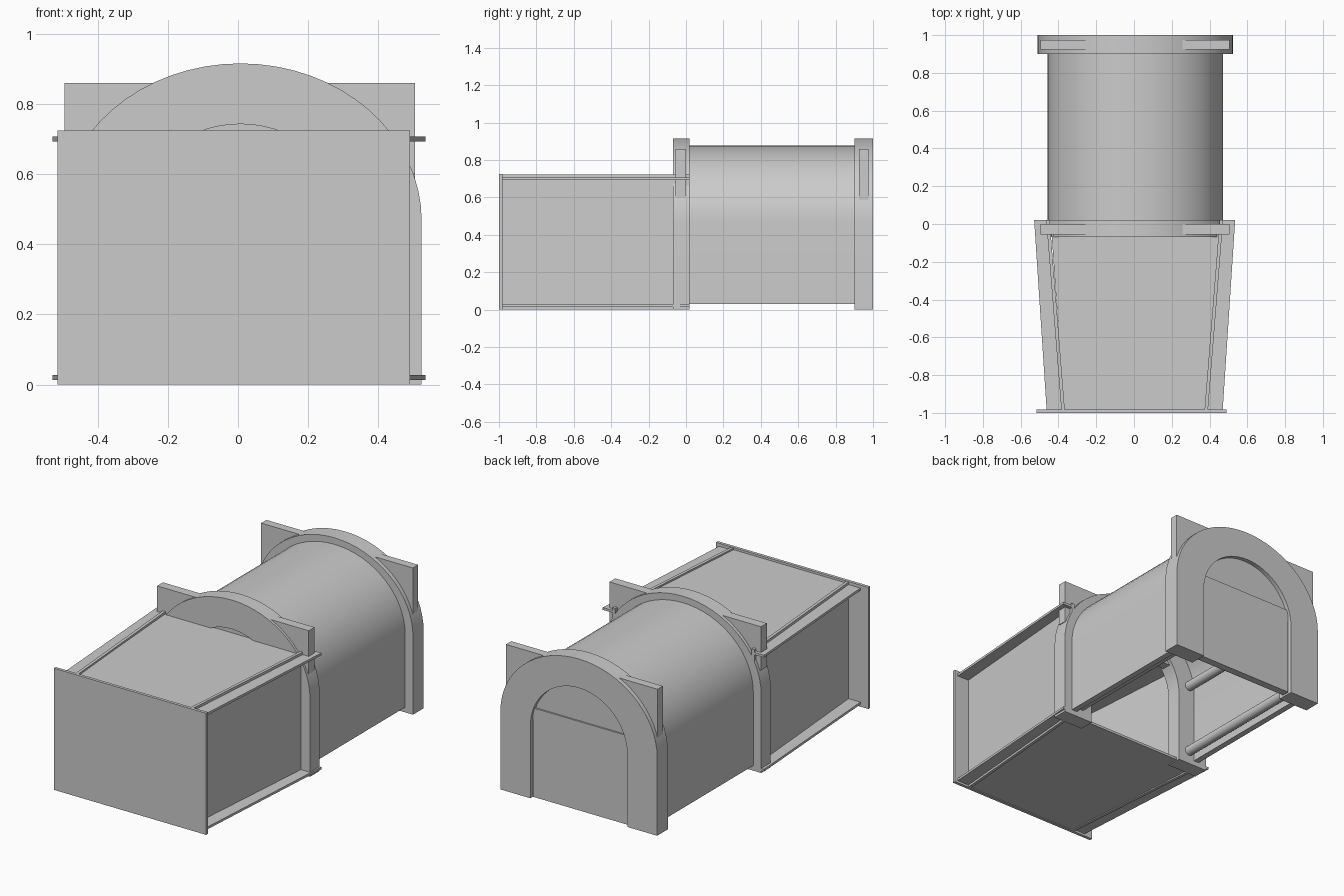
import bpy, bmesh
from math import sin, cos, pi

if "Cube" in bpy.data.objects:
    bpy.data.objects.remove(bpy.data.objects["Cube"])


def prism(name, pts, axis, lo, hi, smooth=False):
    """Extrude a 2D outline: axis 'y' takes (x, z) points, axis 'z' takes (x, y)."""
    def at(p, d):
        return (p[0], d, p[1]) if axis == 'y' else (p[0], p[1], d)
    bm = bmesh.new()
    a = [bm.verts.new(at(p, lo)) for p in pts]
    b = [bm.verts.new(at(p, hi)) for p in pts]
    bm.faces.new(a)
    bm.faces.new(b[::-1])
    for i in range(len(pts)):
        j = (i + 1) % len(pts)
        bm.faces.new((a[i], b[i], b[j], a[j]))
    bmesh.ops.recalc_face_normals(bm, faces=bm.faces)
    me = bpy.data.meshes.new(name)
    bm.to_mesh(me)
    bm.free()
    ob = bpy.data.objects.new(name, me)
    bpy.context.collection.objects.link(ob)
    if smooth:
        bpy.ops.object.select_all(action='DESELECT')
        ob.select_set(True)
        bpy.context.view_layer.objects.active = ob
        bpy.ops.object.shade_smooth_by_angle(angle=0.5)
    return ob


def box(name, x0, x1, y0, y1, z0, z1):
    return prism(name, [(x0, y0), (x1, y0), (x1, y1), (x0, y1)], 'z', z0, z1)


def arch_line(a, b, c, base, n=32):
    """Straight legs topped by a half ellipse centred at height c."""
    arc = [(CX + a * cos(pi * i / n), c + b * sin(pi * i / n)) for i in range(n + 1)]
    return [(CX + a, base)] + arc + [(CX - a, base)]


def arch(name, outer, inner, y0, y1, base):
    pts = arch_line(*outer, base) + arch_line(*inner, base)[::-1]
    return prism(name, pts, 'y', y0, y1, True)


CX = 0.007
SPRING = 0.467

# Vaulted tunnel with an arch frame at each end
arch("tunnel_vault", (0.465, 0.41, SPRING), (0.43, 0.375, SPRING), 0.0, 0.93, 0.03)
for label, y0, y1 in (("front", -0.07, 0.02), ("back", 0.90, 1.0)):
    arch(label + "_arch", (0.517, 0.449, SPRING), (0.32, 0.313, 0.43), y0, y1, 0.0)

# Upright plates whose corners stick out of the arches
box("front_corner_plate", -0.495, 0.505, -0.055, 0.0, 0.60, 0.86)
box("back_corner_plate", -0.495, 0.505, 0.925, 0.975, 0.53, 0.86)
box("back_door", -0.305, 0.318, 0.94, 0.985, 0.005, 0.535)

# Rails along the inside of the tunnel
for side in (-1, 1):
    for z in (0.08, 0.50):
        ring = [(CX + side * 0.395 + 0.028 * cos(i * pi / 8), z + 0.028 * sin(i * pi / 8))
                for i in range(16)]
        prism("inner_rail", ring, 'y', 0.0, 0.93, True)

# Tapered entry box: front plate, floor and roof
box("front_plate", -0.515, 0.49, -1.0, -0.982, 0.0, 0.725)
taper = [(-0.37, -0.985), (0.385, -0.985), (0.455, 0.0), (-0.44, 0.0)]
prism("entry_floor", taper, 'z', 0.005, 0.02)
prism("entry_roof", taper, 'z', 0.695, 0.712)

# Side walls with outward flanges at top and bottom
for side in (-1, 1):
    def edge(near, far):
        return [(CX * 0.5 + side * near, -0.985), (CX * 0.5 + side * far, 0.02)]
    wall = edge(0.37, 0.45) + edge(0.388, 0.468)[::-1]
    prism("side_wall", wall, 'z', 0.0, 0.722)
    flange = edge(0.378, 0.458) + edge(0.466, 0.532)[::-1]
    prism("lower_flange", flange, 'z', 0.013, 0.027)
    prism("upper_flange", flange, 'z', 0.693, 0.707)
